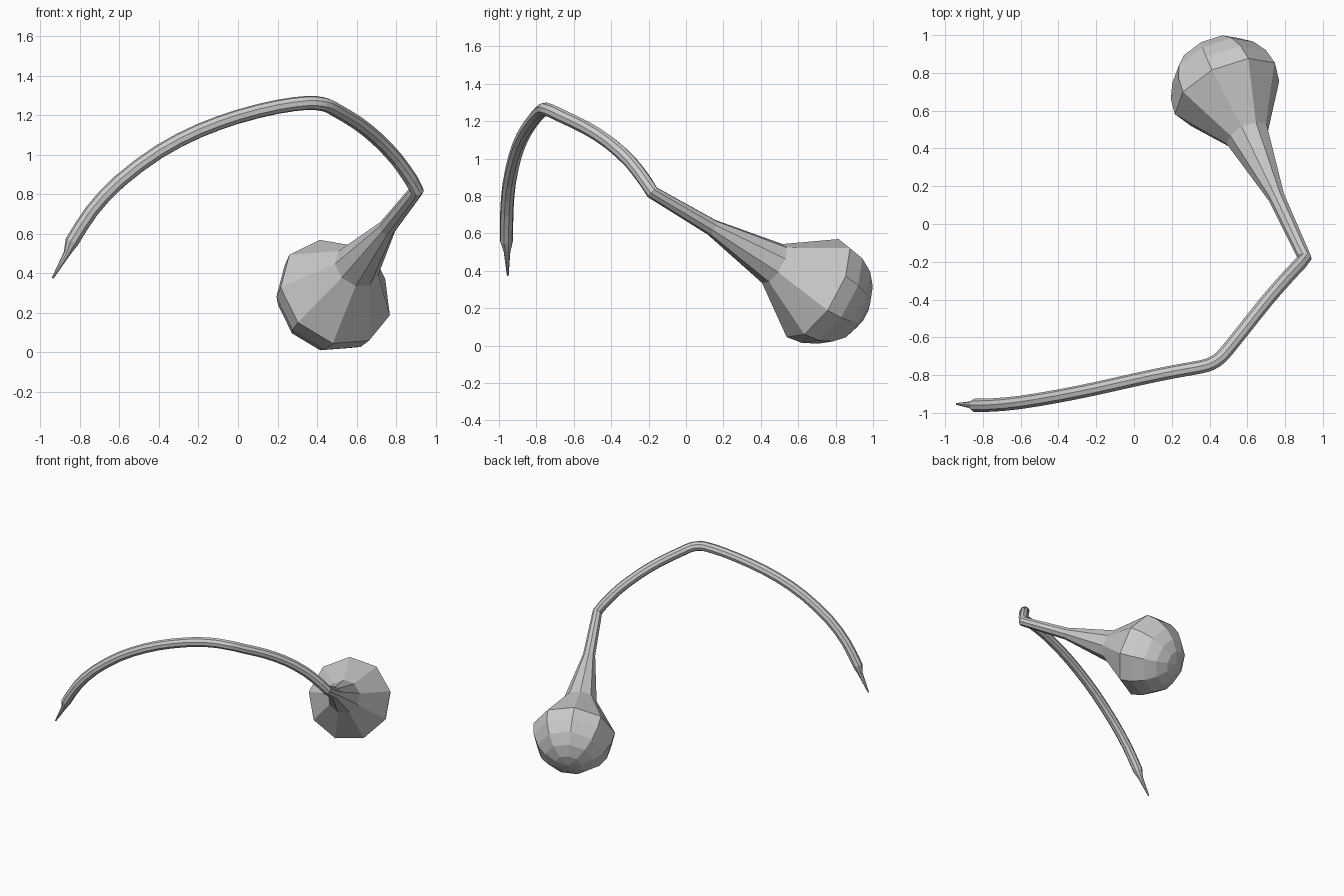
import bpy, bmesh, math
from mathutils import Vector

if "Cube" in bpy.data.objects:
    bpy.data.objects.remove(bpy.data.objects["Cube"])

SIDES = 9
TUBE = 0.036

# Bulb axis runs from the kinked joint to the bulb centre
joint = Vector((0.905, -0.18, 0.82))
centre = Vector((0.495, 0.697, 0.303))
R = 0.303
axis = (centre - joint).normalized()
length = (centre - joint).length


def catmull(points, steps):
    """Smooth path through the control points."""
    p = [Vector(q) for q in points]
    p = [2 * p[0] - p[1]] + p + [2 * p[-1] - p[-2]]
    out = []
    for i in range(1, len(p) - 2):
        a, b, c, d = p[i - 1:i + 3]
        for k in range(steps):
            t = k / steps
            out.append(0.5 * (2 * b + (c - a) * t + (2 * a - 5 * b + 4 * c - d) * t * t
                              + (3 * b - a - 3 * c + d) * t ** 3))
    return out + [p[-2]]


def sweep(name, rings, up):
    """Loft round rings (position, radius) with a twist-free frame."""
    bm = bmesh.new()
    loops = []
    for i, (pos, rad) in enumerate(rings):
        tan = Vector()
        if i > 0:
            tan += (pos - rings[i - 1][0]).normalized()
        if i < len(rings) - 1:
            tan += (rings[i + 1][0] - pos).normalized()
        tan.normalize()
        up = (up - tan * up.dot(tan)).normalized()
        side = tan.cross(up)
        angles = [2 * math.pi * k / SIDES for k in range(SIDES)]
        loops.append([bm.verts.new(pos + rad * (up * math.cos(a) + side * math.sin(a)))
                      for a in angles])
    for a, b in zip(loops, loops[1:]):
        for k in range(SIDES):
            j = (k + 1) % SIDES
            bm.faces.new((a[k], a[j], b[j], b[k]))
    bm.faces.new(loops[-1])
    bmesh.ops.remove_doubles(bm, verts=bm.verts, dist=0.0005)
    bmesh.ops.recalc_face_normals(bm, faces=bm.faces)
    mesh = bpy.data.meshes.new(name)
    bm.to_mesh(mesh)
    bm.free()
    obj = bpy.data.objects.new(name, mesh)
    bpy.context.collection.objects.link(obj)
    return obj


# Domed bulb end, from the pole to the widest ring
rings = []
for k in range(6):
    a = math.radians(90 - 18 * k)
    rings.append((centre + axis * R * math.sin(a), R * math.cos(a) if k else 0.0))

# Flared neck narrowing to the straight stem
for dist, rad in ((length - 0.285, 0.12), (0.40, 0.045), (0.03, TUBE)):
    rings.append((joint + axis * dist, rad))

# Kinked joint and long arching stem
arch = [(0.875, -0.215, 0.875), (0.80, -0.295, 0.98), (0.70, -0.41, 1.085),
        (0.60, -0.535, 1.165), (0.50, -0.66, 1.225), (0.455, -0.71, 1.25),
        (0.41, -0.74, 1.26), (0.35, -0.758, 1.263), (0.20, -0.785, 1.243),
        (0.0, -0.827, 1.193), (-0.20, -0.872, 1.12), (-0.40, -0.912, 1.015),
        (-0.60, -0.945, 0.865), (-0.74, -0.958, 0.715), (-0.84, -0.96, 0.56)]
rings.append((joint, TUBE))
rings += [(p, TUBE) for p in catmull(arch, 2)]

# Thin pointed tip
rings.append((Vector((-0.866, -0.957, 0.50)), 0.018))
rings.append((Vector((-0.939, -0.953, 0.375)), 0.005))

sweep("bulb_and_arched_stem", rings, Vector((-0.08, 0.115, 0.268)))
